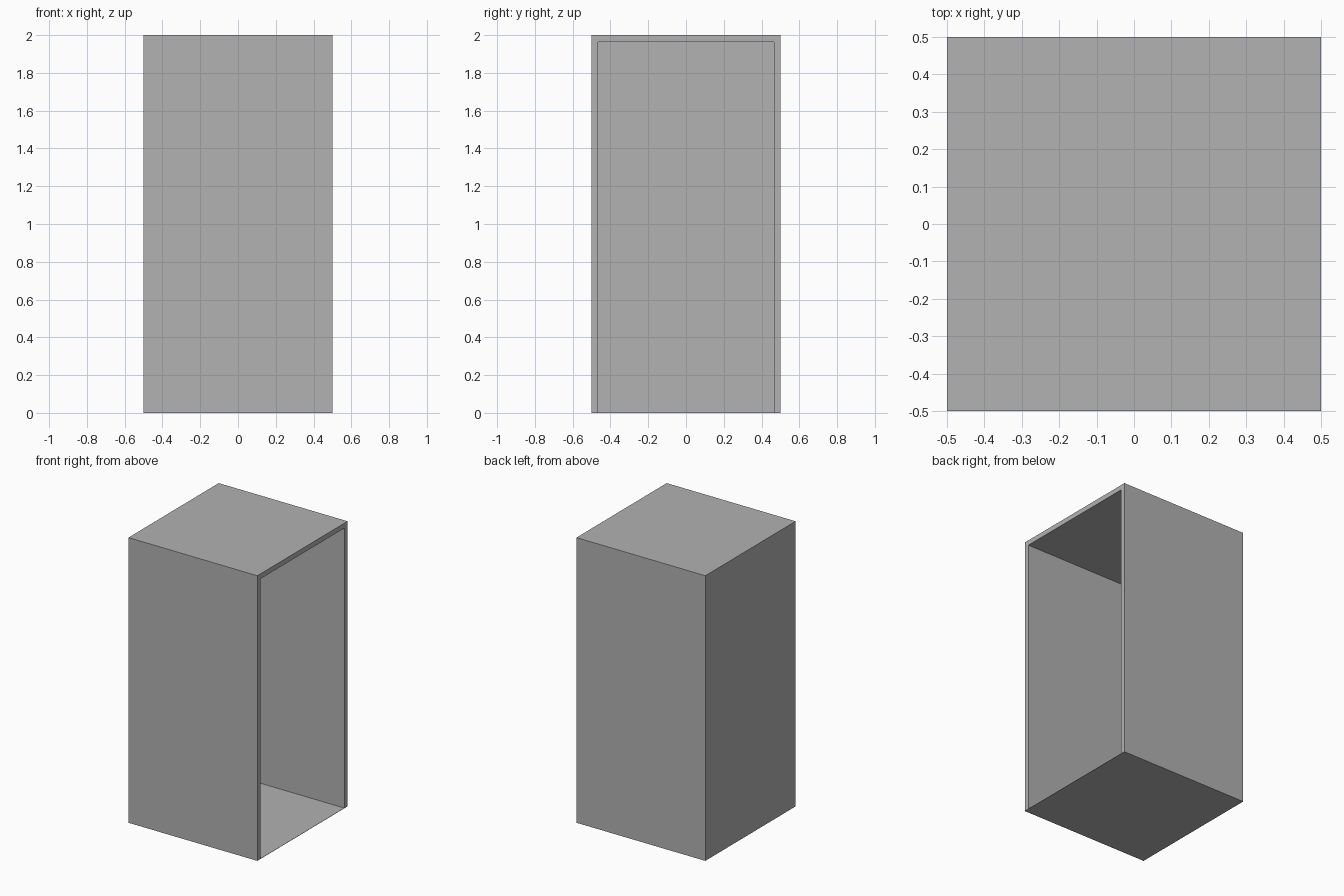
import bpy
import bmesh

if "Cube" in bpy.data.objects:
    bpy.data.objects.remove(bpy.data.objects["Cube"])

WIDTH, DEPTH, HEIGHT = 1.0, 1.0, 2.0
WALL, FLOOR = 0.05, 0.002

grey = bpy.data.materials.new("plain grey")
grey.diffuse_color = (0.445, 0.445, 0.445, 1.0)
grey.use_nodes = True
grey.node_tree.nodes["Principled BSDF"].inputs["Base Color"].default_value = grey.diffuse_color

# Outer block standing on the ground
bm = bmesh.new()
bmesh.ops.create_cube(bm, size=1.0)
bmesh.ops.scale(bm, vec=(WIDTH, DEPTH, HEIGHT), verts=bm.verts)
bmesh.ops.translate(bm, vec=(0, 0, HEIGHT / 2), verts=bm.verts)
bm.normal_update()

# Opening on the right side, with a rim and a paper-thin floor
opening = next(f for f in bm.faces if f.normal.x > 0.9)
bmesh.ops.inset_individual(bm, faces=[opening], thickness=WALL)
for v in opening.verts:
    if v.co.z < HEIGHT / 2:
        v.co.z = FLOOR

# Push the opening inwards to form the hollow interior
hollow = bmesh.ops.extrude_discrete_faces(bm, faces=[opening])["faces"]
for v in hollow[0].verts:
    v.co.x = -WIDTH / 2 + WALL
bmesh.ops.recalc_face_normals(bm, faces=bm.faces)

mesh = bpy.data.meshes.new("open_cabinet_shell")
bm.to_mesh(mesh)
bm.free()
mesh.materials.append(grey)
shell = bpy.data.objects.new("open_cabinet_shell", mesh)
bpy.context.collection.objects.link(shell)
